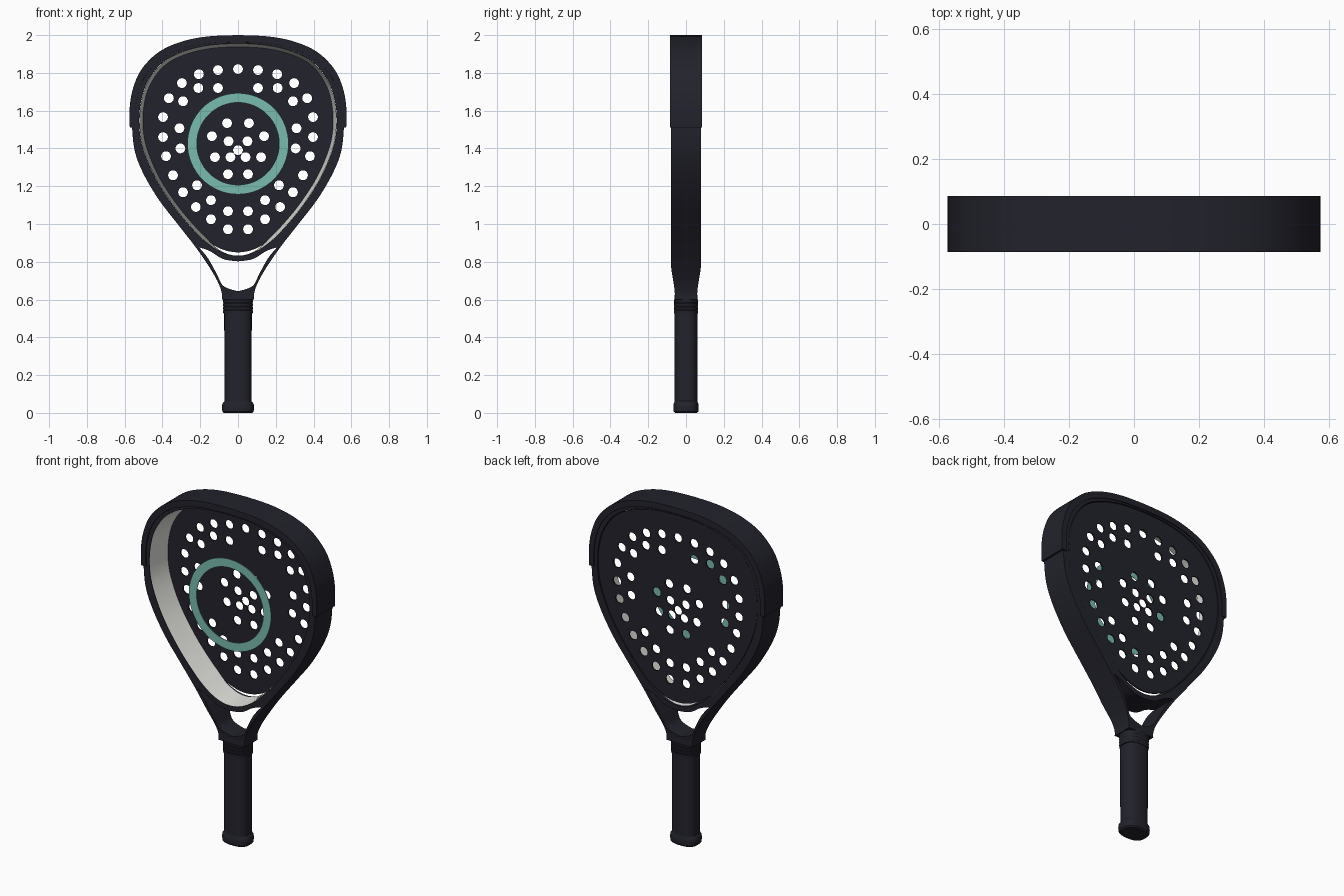
import bpy, bmesh, math
from mathutils import Vector

if "Cube" in bpy.data.objects:
    bpy.data.objects.remove(bpy.data.objects["Cube"], do_unlink=True)


def material(name, rgb):
    m = bpy.data.materials.new(name)
    m.use_nodes = True
    m.diffuse_color = (*rgb, 1)
    m.node_tree.nodes["Principled BSDF"].inputs["Base Color"].default_value = (*rgb, 1)
    return m


NAVY = material("dark navy", (0.016, 0.016, 0.025))
TEAL = material("teal", (0.19, 0.5, 0.43))
WHITE = material("warm white", (0.8, 0.8, 0.76))


def spline(pts, closed=False, steps=6):
    """Smooth curve through points."""
    p = [Vector(q) for q in pts]
    n = len(p)
    out = []
    for i in range(n if closed else n - 1):
        if closed:
            a, b, c, d = (p[(i + k) % n] for k in (-1, 0, 1, 2))
        else:
            a, b, c, d = p[max(i - 1, 0)], p[i], p[i + 1], p[min(i + 2, n - 1)]
        for s in range(steps):
            t = s / steps
            out.append(0.5 * (2 * b + (c - a) * t + (2 * a - 5 * b + 4 * c - d) * t * t
                              + (3 * b - a - 3 * c + d) * t ** 3))
    if not closed:
        out.append(p[-1])
    return out


def mirrored(half):
    """Right half running from the axis to the axis, completed on the left."""
    return list(half) + [(-x, z) for x, z in reversed(half) if x > 1e-5]


def offset(loop, d):
    """Push a counter-clockwise loop outward."""
    out = []
    for i, p in enumerate(loop):
        t = (loop[(i + 1) % len(loop)] - loop[i - 1]).normalized()
        out.append(p + Vector((t.y, -t.x)) * d)
    return out


def circle(x, z, r, n=20):
    return [Vector((x + r * math.cos(math.tau * i / n), z + r * math.sin(math.tau * i / n)))
            for i in range(n)]


def finish(ob, name, mat, angle=35):
    ob.name = ob.data.name = name
    ob.data.materials.clear()
    ob.data.materials.append(mat)
    bpy.ops.object.select_all(action="DESELECT")
    ob.select_set(True)
    bpy.context.view_layer.objects.active = ob
    bpy.ops.object.shade_smooth_by_angle(angle=math.radians(angle))
    return ob


def slab(name, loops, y, half, mat, bevel=0):
    """Filled outline with holes, extruded along y."""
    cu = bpy.data.curves.new(name, "CURVE")
    cu.dimensions, cu.fill_mode, cu.extrude = "2D", "BOTH", half
    for loop in loops:
        s = cu.splines.new("POLY")
        s.points.add(len(loop) - 1)
        for pt, q in zip(s.points, loop):
            pt.co = (q[0], q[1], 0, 1)
        s.use_cyclic_u = True
    src = bpy.data.objects.new(name, cu)
    bpy.context.collection.objects.link(src)
    me = bpy.data.meshes.new_from_object(src.evaluated_get(bpy.context.evaluated_depsgraph_get()))
    bpy.data.objects.remove(src)
    bm = bmesh.new()
    bm.from_mesh(me)
    bmesh.ops.remove_doubles(bm, verts=bm.verts, dist=1e-5)
    for v in bm.verts:
        v.co = (v.co.x, y - v.co.z, v.co.y)
    bmesh.ops.recalc_face_normals(bm, faces=bm.faces)
    bm.to_mesh(me)
    bm.free()
    ob = bpy.data.objects.new(name, me)
    bpy.context.collection.objects.link(ob)
    if bevel:
        b = ob.modifiers.new("edge", "BEVEL")
        b.width, b.segments, b.angle_limit = bevel, 2, math.radians(50)
    return finish(ob, name, mat)


def loft(name, rings, mat, caps=True):
    """Skin a list of equal-length 3D rings."""
    bm = bmesh.new()
    vs = [[bm.verts.new(p) for p in r] for r in rings]
    n = len(vs[0])
    for a, b in zip(vs, vs[1:]):
        for i in range(n):
            bm.faces.new((a[i], a[(i + 1) % n], b[(i + 1) % n], b[i]))
    if caps:
        bm.faces.new(vs[0][::-1])
        bm.faces.new(vs[-1])
        bmesh.ops.recalc_face_normals(bm, faces=bm.faces)
    me = bpy.data.meshes.new(name)
    bm.to_mesh(me)
    bm.free()
    ob = bpy.data.objects.new(name, me)
    bpy.context.collection.objects.link(ob)
    return finish(ob, name, mat)


# Outlines, as right halves in x and z
face_line = spline(mirrored([(0, .85), (.08, .868), (.16, .92), (.24, 1), (.33, 1.11), (.42, 1.25),
                             (.48, 1.39), (.503, 1.5), (.5, 1.62), (.47, 1.73), (.4, 1.83),
                             (.3, 1.89), (.16, 1.927), (0, 1.937)]), True)
rim_line = offset(face_line, .018)
top = [(.56, 1.5), (.56, 1.62), (.54, 1.72), (.495, 1.81), (.41, 1.893), (.3, 1.948), (.16, 1.978), (0, 1.985)]
side = [(.085, .6), (.087, .64), (.11, .7), (.16, .785), (.23, .885), (.32, 1), (.42, 1.13), (.5, 1.265), (.545, 1.38)]
right = spline(side + top)
outer_line = right + [Vector((-p.x, p.y)) for p in reversed(right[:-1])]
arm = spline([(0, .644), (.05, .658), (.085, .68), (.115, .74), (.16, .82), (.207, .877)])
bridge = spline([(.207, .877), (.15, .857), (.08, .815), (0, .802)])
throat_line = mirrored([tuple(p) for p in arm + bridge[1:]])

# Frame with throat opening, thinning towards the handle
frame = slab("frame", [outer_line, rim_line, throat_line], 0, .08, NAVY, .006)
for v in frame.data.vertices:
    t = min(max((v.co.z - .62) / .18, 0), 1)
    v.co.y *= .74 + .26 * t * t * (3 - 2 * t)

# Bumper over the top of the frame
cap = spline([(.573, 1.51), (.573, 1.62), (.555, 1.72), (.51, 1.82), (.42, 1.91), (.3, 1.965), (.16, 1.993), (0, 2)])
cap += [Vector((-p.x, p.y)) for p in reversed(cap[:-1])]
inside = [p - Vector((p.x * .055, (p.y - 1.51) * .075)) for p in cap]
slab("bumper", [cap + inside[::-1]], 0, .086, NAVY, .004)

# Inner wall, flaring towards the front
blend = [min(max((p.y - .85) / .08, 0), 1) for p in face_line]
wall_back = [r.lerp(f, t) for r, f, t in zip(rim_line, face_line, blend)]
loft("inner_wall", [[(p.x * .998, -.078, p.y) for p in rim_line],
                    [(p.x * .998, .066, p.y) for p in wall_back]], WHITE, False)

# Perforated face at the rear
holes = [(.106, 1.815), (.207, 1.793), (.297, 1.746), (.366, 1.666), (.397, 1.566), (.397, 1.46),
         (.381, 1.359), (.344, 1.258), (.291, 1.168), (.223, 1.09), (.143, 1.025), (.053, .972),
         (.106, 1.72), (.21, 1.72), (.291, 1.65), (.31, 1.507), (.305, 1.4), (.217, 1.205),
         (.143, 1.126), (.053, 1.068), (.058, 1.534), (.138, 1.465), (.05, 1.438),
         (.122, 1.354), (.04, 1.354), (.053, 1.264)]
discs = [circle(s * x, z, .026) for x, z in holes for s in (1, -1)]
discs += [circle(0, 1.82, .026), circle(0, 1.391, .026)]
plate_line = [f.lerp(r, t * .8) for r, f, t in zip(rim_line, face_line, blend)]
slab("face_plate", [plate_line] + discs, .072, .004, NAVY)

# Painted ring at the front
slab("front_ring", [circle(0, 1.425, .268, 64), circle(0, 1.425, .218, 64)], -.073, .002, TEAL)


def oval(z, rx, ry, n=40):
    """Softly squared cross-section."""
    pts = []
    for i in range(n):
        c, s = math.cos(math.tau * i / n), math.sin(math.tau * i / n)
        pts.append((math.copysign(abs(c) ** .75, c) * rx, math.copysign(abs(s) ** .75, s) * ry, z))
    return pts


def turned(name, profile):
    return loft(name, [oval(z, rx, ry) for z, rx, ry in profile], NAVY)


# Handle: butt cap, grip, ribbed collar and neck
turned("butt_cap", [(0, .076, .058), (.008, .083, .065), (.03, .085, .067), (.048, .083, .065), (.062, .072, .06)])
turned("grip", [(.05, .072, .061), (.535, .073, .061)])
ribs = [(.525, .07, .058)]
for i in range(4):
    z = .527 + i * .019
    ribs += [(z, .078, .063), (z + .014, .08, .064), (z + .0165, .076, .061)]
turned("collar", ribs)
turned("neck", [(.595, .078, .06), (.615, .082, .061), (.64, .06, .058)])
